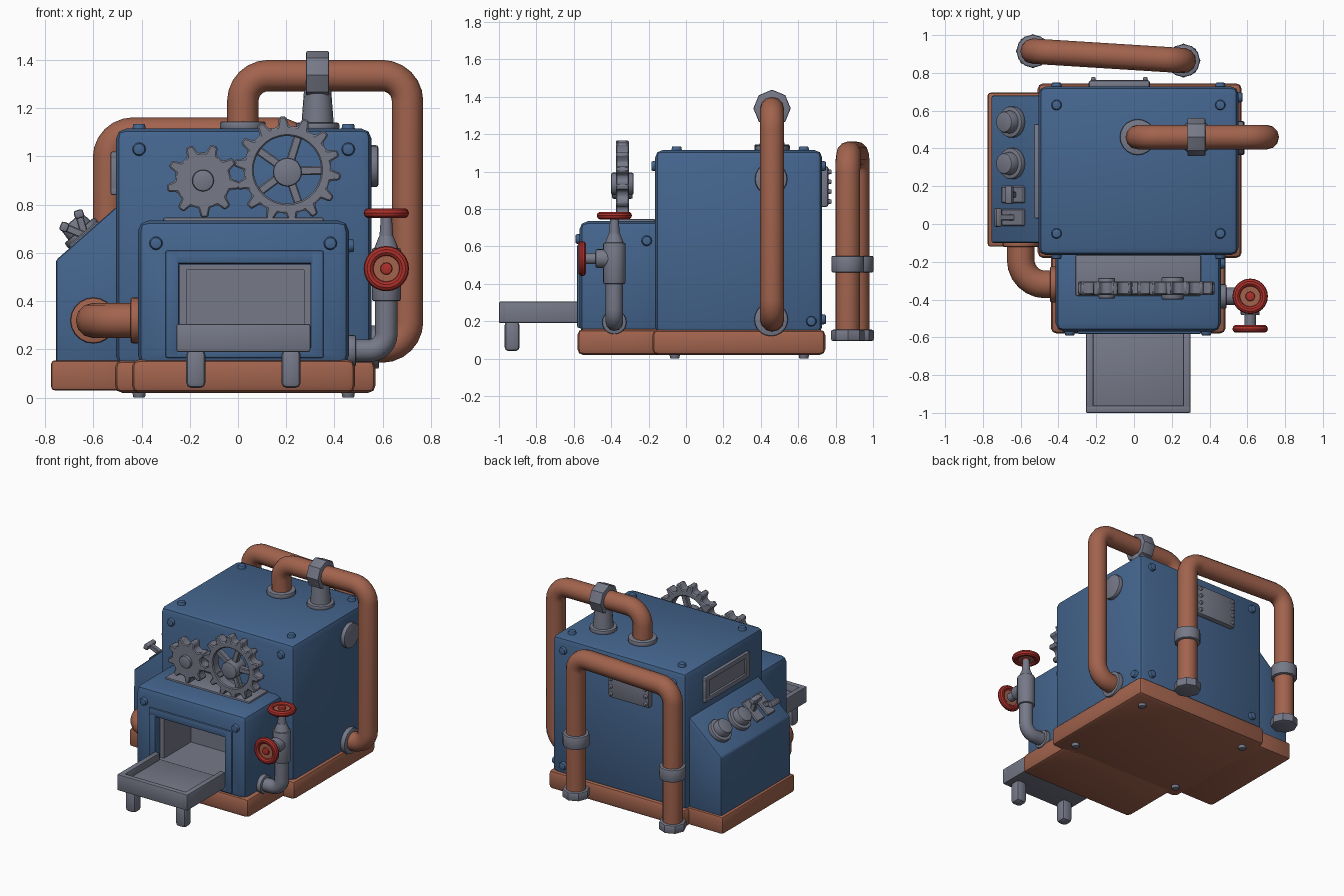
import bpy, bmesh, math
from mathutils import Vector, Matrix

if "Cube" in bpy.data.objects:
    bpy.data.objects.remove(bpy.data.objects["Cube"])

def material(name, rgb):
    m = bpy.data.materials.new(name)
    m.diffuse_color = (*rgb, 1)
    m.use_nodes = True
    m.node_tree.nodes["Principled BSDF"].inputs["Base Color"].default_value = m.diffuse_color
    return m

BLUE = material("painted blue", (0.058, 0.130, 0.270))
COPPER = material("copper", (0.36, 0.125, 0.075))
GRAY = material("steel gray", (0.18, 0.19, 0.245))
RED = material("valve red", (0.42, 0.030, 0.024))

def finish(name, bm, mat):
    bmesh.ops.recalc_face_normals(bm, faces=bm.faces)
    me = bpy.data.meshes.new(name)
    bm.to_mesh(me)
    bm.free()
    me.materials.append(mat)
    ob = bpy.data.objects.new(name, me)
    bpy.context.collection.objects.link(ob)
    return ob

def bevel(bm, width, seg=2, edges=None):
    if width:
        bmesh.ops.bevel(bm, geom=list(edges or bm.edges), offset=width, segments=seg,
                        profile=0.5, affect='EDGES', clamp_overlap=True)

def box(name, lo, hi, mat, width=0.0, seg=2, matrix=None):
    bm = bmesh.new()
    lo, hi = Vector(lo), Vector(hi)
    bmesh.ops.create_cube(bm, size=1)
    for v in bm.verts:
        v.co = (lo + hi) / 2 + v.co * (hi - lo)
    bevel(bm, width, seg)
    if matrix:
        bm.transform(matrix)
    return finish(name, bm, mat)

def cyl(name, start, direction, length, r, mat, r2=None, sides=20, width=0.0):
    bm = bmesh.new()
    bmesh.ops.create_cone(bm, cap_ends=True, segments=sides, radius1=r,
                          radius2=r if r2 is None else r2, depth=length)
    bevel(bm, width, 2, [e for e in bm.edges if any(len(f.verts) > 4 for f in e.link_faces)])
    d = Vector(direction).normalized()
    rot = Vector((0, 0, 1)).rotation_difference(d).to_matrix().to_4x4()
    bm.transform(Matrix.Translation(Vector(start) + d * length / 2) @ rot)
    return finish(name, bm, mat)

def prism(name, outline, y0, y1, mat, width=0.0):
    # outline in x,z extruded along y
    bm = bmesh.new()
    f = bm.faces.new([bm.verts.new((x, y0, z)) for x, z in outline])
    ext = bmesh.ops.extrude_face_region(bm, geom=[f])
    for v in ext["geom"]:
        if isinstance(v, bmesh.types.BMVert):
            v.co.y = y1
    bmesh.ops.recalc_face_normals(bm, faces=bm.faces)
    bevel(bm, width)
    return finish(name, bm, mat)

def pipe(name, pts, r, bend, mat):
    # polyline with rounded corners, swept by a circle
    pts = [Vector(p) for p in pts]
    path = [pts[0]]
    for a, b, c in zip(pts, pts[1:], pts[2:]):
        p, q = b + (a - b).normalized() * bend, b + (c - b).normalized() * bend
        centre = p + q - b
        for i in range(7):
            t = i / 6 * math.pi / 2
            path.append(centre + (p - centre) * math.cos(t) + (q - centre) * math.sin(t))
    path.append(pts[-1])
    cu = bpy.data.curves.new(name, 'CURVE')
    cu.dimensions = '3D'
    cu.bevel_depth, cu.bevel_resolution, cu.use_fill_caps = r, 4, True
    sp = cu.splines.new('POLY')
    sp.points.add(len(path) - 1)
    for s, p in zip(sp.points, path):
        s.co = (*p, 1)
    cu.materials.append(mat)
    ob = bpy.data.objects.new(name, cu)
    bpy.context.collection.objects.link(ob)
    bpy.ops.object.select_all(action='DESELECT')
    ob.select_set(True)
    bpy.context.view_layer.objects.active = ob
    bpy.ops.object.convert(target='MESH')

def gear(name, x, z, teeth, root, tip, inner, y0, y1, phase=0):
    bm = bmesh.new()
    outer, hole = [], []
    for i in range(teeth):
        for frac, r in ((0, root), (0.42, root), (0.57, tip), (0.85, tip)):
            a = (i + frac + phase) / teeth * math.tau
            for ring, rad in ((outer, r), (hole, inner)):
                ring.append([bm.verts.new((x + rad * math.cos(a), y, z + rad * math.sin(a)))
                             for y in (y0, y1)])
    n = len(outer)
    for i in range(n):
        a, b, c, d = outer[i], outer[(i + 1) % n], hole[(i + 1) % n], hole[i]
        for f in ((a[0], b[0], c[0], d[0]), (a[1], b[1], c[1], d[1]),
                  (a[0], b[0], b[1], a[1]), (d[0], c[0], c[1], d[1])):
            bm.faces.new(f)
    bmesh.ops.recalc_face_normals(bm, faces=bm.faces)
    bevel(bm, 0.006, 1, [e for e in bm.edges if e.calc_face_angle(0) > 0.9])
    return finish(name, bm, GRAY)

# copper plinth
box("main_base", (-0.51, -0.18, 0.02), (0.57, 0.745, 0.155), COPPER, 0.03)
box("front_base", (-0.44, -0.58, 0.02), (0.485, -0.1, 0.158), COPPER, 0.03)
box("console_base", (-0.775, -0.12, 0.03), (-0.45, 0.695, 0.155), COPPER, 0.015)

# main body, oven box with cavity, side console
box("main_body", (-0.505, -0.165, 0.13), (0.553, 0.728, 1.115), BLUE, 0.04)
oven = box("oven_box", (-0.415, -0.57, 0.13), (0.46, -0.1, 0.735), BLUE, 0.045)
cut = box("cavity_cutter", (-0.245, -0.7, 0.2), (0.305, -0.2, 0.555), BLUE)
cut.hide_render = True
mod = oven.modifiers.new("cavity", 'BOOLEAN')
mod.object, mod.operation, mod.solver = cut, 'DIFFERENCE', 'EXACT'
bpy.context.view_layer.objects.active = oven
bpy.ops.object.modifier_apply(modifier=mod.name)
bpy.data.objects.remove(cut)
prism("side_console", [(-0.755, 0.13), (-0.755, 0.57), (-0.505, 0.79), (-0.45, 0.79), (-0.45, 0.13)],
      -0.1, 0.68, BLUE, 0.012)

# oven frame and gray lining
for n, lo, hi in (("left", (-0.3, 0.17), (-0.245, 0.61)), ("right", (0.3, 0.17), (0.355, 0.61)),
                  ("top", (-0.3, 0.555), (0.355, 0.61)), ("bottom", (-0.3, 0.165), (0.355, 0.21))):
    box("oven_frame_" + n, (lo[0], -0.582, lo[1]), (hi[0], -0.55, hi[1]), BLUE, 0.008)
box("oven_back_lining", (-0.24, -0.225, 0.2), (0.3, -0.201, 0.55), GRAY)
box("oven_floor", (-0.24, -0.58, 0.2), (0.3, -0.2, 0.25), GRAY)
box("oven_ceiling", (-0.24, -0.53, 0.53), (0.3, -0.2, 0.553), GRAY)
for n, x in (("left", -0.243), ("right", 0.273)):
    box("oven_lining_" + n, (x, -0.53, 0.2), (x + 0.03, -0.2, 0.553), GRAY)

# tray with rim and legs
box("tray_floor", (-0.25, -0.99, 0.19), (0.295, -0.56, 0.255), GRAY, 0.006)
box("tray_rim_front", (-0.255, -1.0, 0.19), (0.3, -0.96, 0.305), GRAY, 0.008)
for n, x in (("left", -0.255), ("right", 0.26)):
    box("tray_rim_" + n, (x, -1.0, 0.19), (x + 0.04, -0.57, 0.305), GRAY, 0.008)
for n, x in (("left", -0.175), ("right", 0.22)):
    box("tray_leg_" + n, (x - 0.04, -0.97, 0.04), (x + 0.04, -0.89, 0.2), GRAY, 0.022)

# gears on their mounting plate
box("gear_plate", (-0.31, -0.38, 0.72), (0.355, -0.165, 0.747), GRAY, 0.008)
gear("small_gear", -0.145, 0.9, 9, 0.117, 0.153, 0.03, -0.375, -0.305, 0.1)
cyl("small_gear_hub", (-0.145, -0.395, 0.9), (0, 1, 0), 0.11, 0.045, GRAY, width=0.008)
gear("large_gear", 0.205, 0.945, 14, 0.182, 0.222, 0.14, -0.375, -0.305)
cyl("large_gear_hub", (0.205, -0.4, 0.935), (0, 1, 0), 0.12, 0.06, GRAY, width=0.01)
for i in range(5):
    m = Matrix.Translation((0.205, -0.34, 0.94)) @ Matrix.Rotation(i * math.tau / 5 + 0.3, 4, 'Y')
    box(f"gear_spoke_{i}", (-0.018, -0.02, 0.03), (0.018, 0.02, 0.155), GRAY, 0.005, 1, m)

# looping copper pipe over the top with flanges and clamp
pipe("top_pipe", [(0.02, 0.46, 1.1), (0.02, 0.46, 1.335), (0.703, 0.46, 1.335),
                  (0.703, 0.46, 0.21), (0.54, 0.46, 0.21)], 0.065, 0.105, COPPER)
cyl("top_pipe_flange", (0.02, 0.46, 1.11), (0, 0, 1), 0.035, 0.095, GRAY, width=0.008)
cyl("side_pipe_flange", (0.545, 0.455, 0.21), (1, 0, 0), 0.04, 0.09, GRAY, width=0.008)
cyl("side_cap", (0.545, 0.455, 0.96), (1, 0, 0), 0.037, 0.087, GRAY, width=0.01)
cyl("clamp_flange", (0.33, 0.46, 1.11), (0, 0, 1), 0.03, 0.09, GRAY, width=0.008)
cyl("clamp_post", (0.33, 0.46, 1.12), (0, 0, 1), 0.16, 0.068, GRAY, 0.056)
cyl("clamp_ring", (0.282, 0.46, 1.338), (1, 0, 0), 0.096, 0.1, GRAY, sides=8, width=0.008)

# free-standing pipe at the back with collars and feet
A, B = Vector((-0.535, 0.915, 0)), Vector((0.262, 0.865, 0))
up = Vector((0, 0, 1))
pipe("back_pipe", [A + up * 0.1, A + up * 1.095, B + up * 1.095, B + up * 0.1], 0.067, 0.1, COPPER)
for n, p in (("left", A), ("right", B)):
    cyl("back_collar_" + n, p + up * 0.46, up, 0.09, 0.088, GRAY, sides=12, width=0.01)
    cyl("back_foot_" + n, p + up * 0.095, up, 0.06, 0.09, GRAY, sides=8, width=0.01)

# elbow pipe from console to oven
pipe("elbow_pipe", [(-0.6, -0.08, 0.32), (-0.6, -0.32, 0.32), (-0.4, -0.32, 0.32)], 0.073, 0.13, COPPER)
cyl("elbow_flange", (-0.445, -0.32, 0.32), (1, 0, 0), 0.04, 0.095, COPPER, width=0.008)
cyl("elbow_console_flange", (-0.6, -0.122, 0.32), (0, 1, 0), 0.03, 0.095, COPPER, width=0.008)

# valve assembly on the right
vx, vy = 0.615, -0.383
cyl("valve_flange", (0.45, vy, 0.195), (1, 0, 0), 0.04, 0.065, GRAY, width=0.008)
pipe("valve_pipe", [(0.45, vy, 0.195), (vx, vy, 0.195), (vx, vy, 0.42)], 0.047, 0.07, GRAY)
cyl("valve_body", (vx, vy, 0.4), (0, 0, 1), 0.22, 0.06, GRAY, width=0.008)
cyl("valve_cone", (vx, vy, 0.62), (0, 0, 1), 0.05, 0.05, GRAY, 0.03)
cyl("valve_neck", (vx, vy, 0.65), (0, 0, 1), 0.11, 0.03, GRAY, 0.022)
cyl("valve_branch", (vx, vy, 0.535), (0, -1, 0), 0.1, 0.05, GRAY, width=0.006)
cyl("valve_branch_stem", (vx, vy - 0.08, 0.535), (0, -1, 0), 0.08, 0.03, GRAY)
for n, c, d in (("top", (vx, vy, 0.765), Vector((0, 0, 1))),
                ("front", (vx, -0.555, 0.535), Vector((0, -1, 0)))):
    c = Vector(c)
    bpy.ops.mesh.primitive_torus_add(major_segments=24, minor_segments=10, major_radius=0.073,
        minor_radius=0.021, location=c, rotation=up.rotation_difference(d).to_euler())
    bpy.context.object.name = f"valve_{n}_wheel_rim"
    bpy.context.object.data.materials.append(RED)
    cyl(f"valve_{n}_wheel_disc", c - d * 0.01, d, 0.015, 0.07, COPPER)
    cyl(f"valve_{n}_wheel_hub", c - d * 0.02, d, 0.04, 0.025, RED, width=0.006)

# console knobs and levers on the sloped face
slope = Vector((-0.66, 0, 0.75)).normalized()
for i, y in enumerate((0.54, 0.32)):
    s = Vector((-0.635, y, 0.668))
    cyl(f"knob_base_{i}", s, slope, 0.035, 0.083, GRAY, width=0.008)
    cyl(f"knob_{i}", s, slope, 0.085, 0.064, GRAY, 0.056, width=0.01)
tilt = Matrix.Rotation(-math.atan2(0.66, 0.75), 4, 'Y')
for i, (y, lean) in enumerate(((0.155, 0.45), (0.035, -0.45))):
    m = Matrix.Translation((-0.635, y, 0.672)) @ tilt
    box(f"lever_plate_{i}", (-0.08, -0.045, -0.01), (0.08, 0.045, 0.014), GRAY, 0.006, 1, m)
    m = m @ Matrix.Rotation(lean, 4, 'Y')
    box(f"lever_arm_{i}", (-0.016, -0.016, 0), (0.016, 0.016, 0.09), GRAY, 0.004, 1, m)
    box(f"lever_handle_{i}", (-0.02, -0.05, 0.075), (0.02, 0.05, 0.11), GRAY, 0.01, 2, m)

# framed gauge on the left wall
box("gauge_panel", (-0.513, 0.06, 0.86), (-0.49, 0.5, 1.0), GRAY)
for n, lo, hi in (("top", (0.03, 0.985), (0.53, 1.02)), ("bottom", (0.03, 0.84), (0.53, 0.875)),
                  ("near", (0.03, 0.84), (0.075, 1.02)), ("far", (0.485, 0.84), (0.53, 1.02))):
    box("gauge_frame_" + n, (-0.528, *lo), (-0.49, *hi), GRAY, 0.007)

# riveted plate on the back
box("back_plate", (-0.24, 0.71, 0.81), (0.085, 0.762, 1.03), GRAY, 0.015)
for i in range(4):
    for x in (-0.215, 0.06):
        cyl(f"plate_rivet_{i}", (x, 0.755, 0.84 + i * 0.053), (0, 1, 0), 0.023, 0.016, GRAY, 0.01, 10)

# screws
F, K, R, T, D = (0, -1, 0), (0, 1, 0), (1, 0, 0), (0, 0, 1), (0, 0, -1)
screws = [((0.46, -0.21, 0.63), R), ((0.552, 0.67, 0.2), R)]
for x in (-0.41, 0.457):
    screws += [((x, -0.163, 1.03), F), ((x, 0.726, 1.03), K), ((x, 0.726, 0.21), K),
               ((x, 0.63, 1.113), T), ((x, -0.05, 1.113), T),
               ((x, 0.63, 0.022), D), ((x, -0.06, 0.022), D)]
for x in (-0.34, 0.383):
    screws.append(((x, -0.568, 0.64), F))
for i, (p, d) in enumerate(screws):
    p = Vector(p) - Vector(d) * 0.01
    cyl(f"screw_{i}", p, d, 0.032, 0.03, GRAY if d == D else BLUE, 0.024, 12, 0.004)

# smooth shading with sharp edges kept
bpy.ops.object.select_all(action='SELECT')
bpy.ops.object.shade_smooth_by_angle(angle=math.radians(35))
